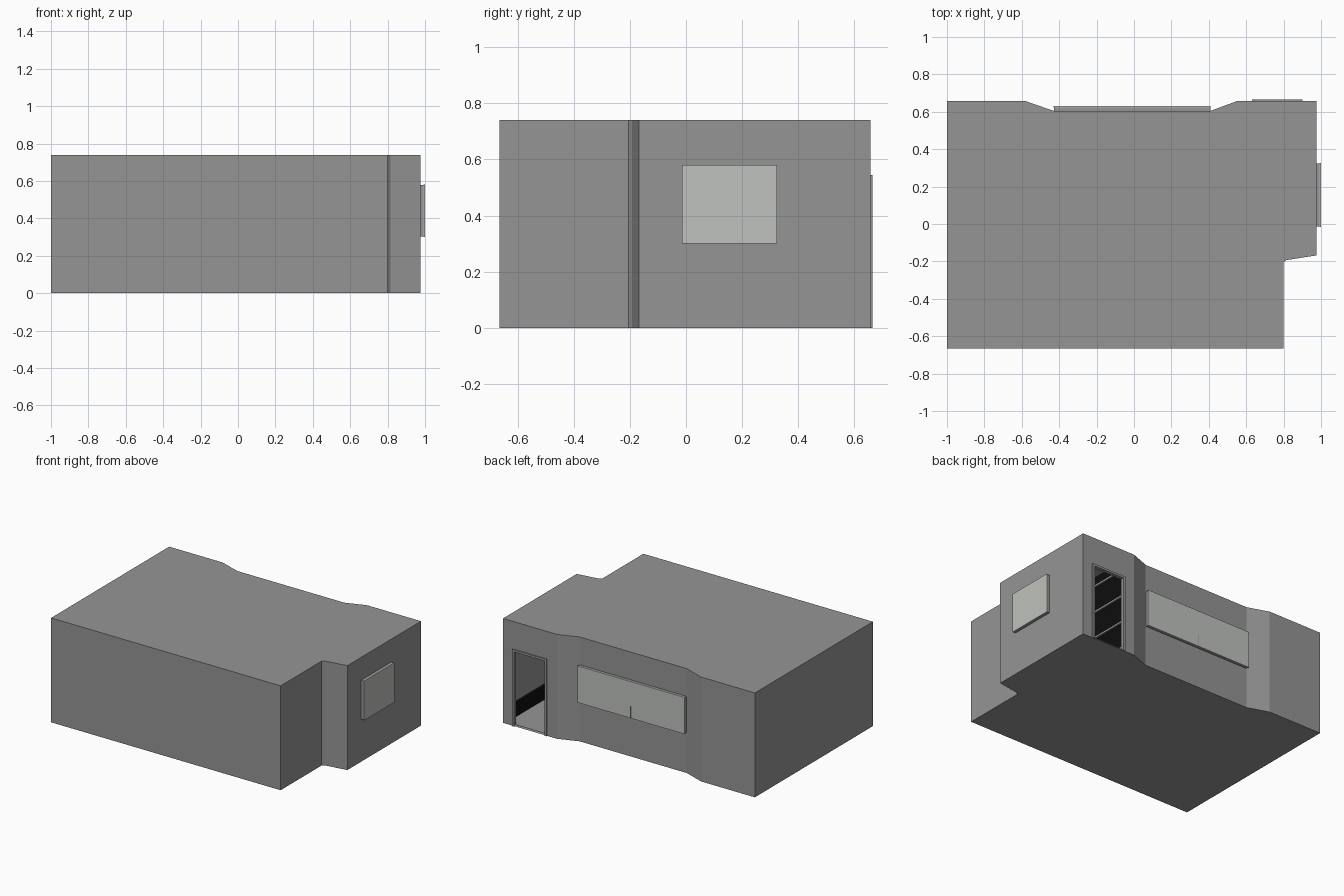
import bpy, bmesh

if "Cube" in bpy.data.objects:
    bpy.data.objects.remove(bpy.data.objects["Cube"])

def material(name, c):
    m = bpy.data.materials.new(name)
    m.diffuse_color = (c[0], c[1], c[2], 1)
    m.use_nodes = True
    m.node_tree.nodes["Principled BSDF"].inputs["Base Color"].default_value = m.diffuse_color
    return m

GREY = material("wall_grey", (0.30, 0.30, 0.30))
PALE = material("pale_glass", (0.52, 0.54, 0.51))
BLACK = material("black", (0.004, 0.004, 0.004))

def finish(name, bm, mat):
    me = bpy.data.meshes.new(name)
    bm.to_mesh(me)
    bm.free()
    ob = bpy.data.objects.new(name, me)
    bpy.context.collection.objects.link(ob)
    me.materials.append(mat)
    return ob

def box(name, lo, hi, mat):
    bm = bmesh.new()
    bmesh.ops.create_cube(bm, size=1)
    for v in bm.verts:
        v.co = [(lo[i] + hi[i]) / 2 + v.co[i] * (hi[i] - lo[i]) for i in range(3)]
    return finish(name, bm, mat)

# Room shell: one outline raised in two bands, with the doorway left out
H, DOOR_H = 0.74, 0.54
DOOR_L, DOOR_R, BACK = 0.635, 0.895, 0.657
outline = [(-1, -0.665), (0.80, -0.665), (0.80, -0.205), (0.815, -0.193),
           (0.975, -0.168), (0.975, BACK), (DOOR_R, BACK), (DOOR_L, BACK),
           (0.55, BACK), (0.41, 0.605), (-0.43, 0.605), (-0.58, BACK), (-1, BACK)]
bm = bmesh.new()
rings = [[bm.verts.new((x, y, z)) for x, y in outline] for z in (0, DOOR_H, H)]
n = len(outline)
for band in range(2):
    for i in range(n):
        if band == 0 and i == 6:
            continue
        j = (i + 1) % n
        bm.faces.new((rings[band][i], rings[band][j], rings[band + 1][j], rings[band + 1][i]))
bm.faces.new(rings[0][::-1])
bm.faces.new(rings[2])
room = finish("room_shell", bm, GREY)
thick = room.modifiers.new("wall_thickness", "SOLIDIFY")
thick.thickness = 0.012
thick.offset = -1

# Door frame
for name, a, b in (("left", DOOR_L - 0.005, DOOR_L + 0.01), ("right", DOOR_R - 0.01, DOOR_R + 0.005)):
    box("door_frame_" + name, (a, 0.64, 0.0), (b, 0.665, DOOR_H + 0.005), GREY)
box("door_frame_top", (DOOR_L, 0.64, DOOR_H - 0.01), (DOOR_R, 0.665, DOOR_H + 0.005), GREY)

# Windows: grey casing with a pale outer pane
box("side_window_casing", (0.965, -0.013, 0.302), (0.994, 0.323, 0.578), GREY)
box("side_window_pane", (0.993, -0.015, 0.30), (1.0, 0.325, 0.58), PALE)
box("back_window_casing", (-0.428, 0.595, 0.287), (0.408, 0.624, 0.543), GREY)
box("back_window_pane", (-0.43, 0.623, 0.285), (0.41, 0.63, 0.545), PALE)
box("back_window_divider", (-0.008, 0.629, 0.286), (-0.003, 0.6315, 0.37), GREY)

# Dark furniture seen through the doorway
box("dark_cabinet", (0.20, 0.05, 0.012), (0.57, 0.59, 0.725), BLACK)
for k in range(4):
    z = 0.08 + k * 0.19
    box("cabinet_rail_%d" % (k + 1), (0.565, 0.05, z), (0.58, 0.59, z + 0.014), GREY)
box("dark_skirting", (0.945, -0.10, 0.012), (0.963, 0.64, 0.11), BLACK)
